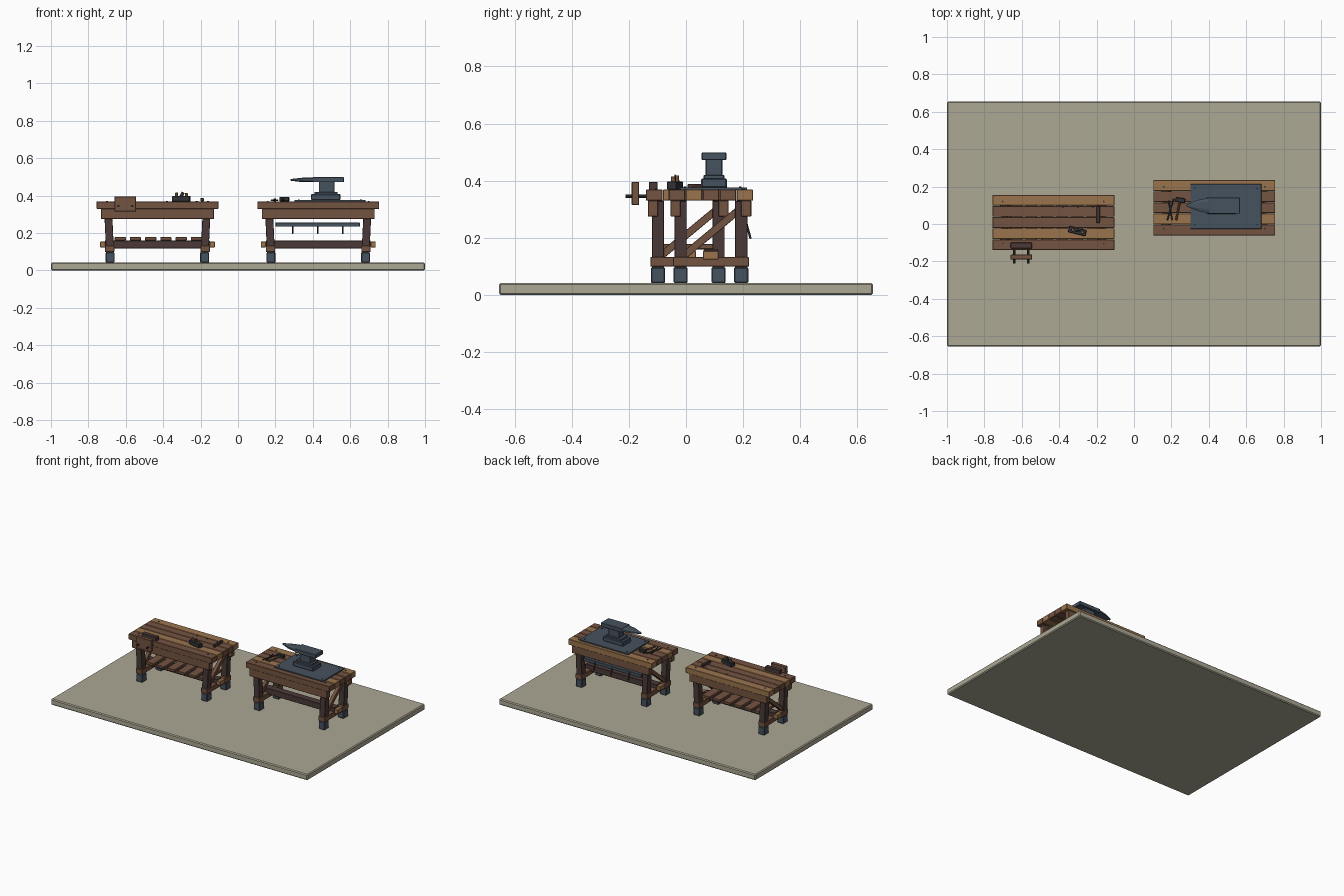
import bpy, bmesh, math
from mathutils import Vector, Matrix

if "Cube" in bpy.data.objects:
    bpy.data.objects.remove(bpy.data.objects["Cube"])


def mat(name, rgb):
    m = bpy.data.materials.new(name)
    lin = [((c / 255 + 0.055) / 1.055) ** 2.4 for c in rgb]
    m.diffuse_color = (*lin, 1)
    m.use_nodes = True
    m.node_tree.nodes["Principled BSDF"].inputs["Base Color"].default_value = m.diffuse_color
    return m


STONE = mat("stone", (172, 168, 148))
TAN = mat("light wood", (154, 116, 77))
BROWN = mat("medium wood", (116, 83, 65))
DARK = mat("dark wood", (74, 58, 55))
STEEL = mat("steel", (70, 82, 94))
IRON = mat("dark iron", (48, 50, 56))


def finish(name, bm, m, bevel=0):
    me = bpy.data.meshes.new(name)
    bmesh.ops.recalc_face_normals(bm, faces=bm.faces)
    bm.to_mesh(me)
    bm.free()
    me.materials.append(m)
    ob = bpy.data.objects.new(name, me)
    bpy.context.collection.objects.link(ob)
    if bevel:
        b = ob.modifiers.new("bevel", 'BEVEL')
        b.width, b.segments = bevel, 1
    return ob


def box(name, x, y, z, m, bevel=0.002, rot=0):
    """Box from (min, max) ranges, optionally turned about z."""
    bm = bmesh.new()
    bmesh.ops.create_cube(bm, size=1)
    for v in bm.verts:
        v.co = Vector([v.co[i] * (r[1] - r[0]) for i, r in enumerate((x, y, z))])
    ob = finish(name, bm, m, bevel)
    ob.location = [sum(r) / 2 for r in (x, y, z)]
    ob.rotation_euler.z = rot
    return ob


def beam(name, a, b, w, d, m, bevel=0.0015):
    """Rectangular bar between two points."""
    a, b = Vector(a), Vector(b)
    bm = bmesh.new()
    bmesh.ops.create_cube(bm, size=1)
    axis = (b - a).normalized()
    side = Vector((1, 0, 0)) if abs(axis.x) < 0.8 else Vector((0, 1, 0))
    up = axis.cross(side).normalized()
    side = up.cross(axis)
    for v in bm.verts:
        c = v.co.copy()
        v.co = (a + b) / 2 + side * c.x * w + up * c.y * d + axis * c.z * (b - a).length
    return finish(name, bm, m, bevel)


def rod(name, a, b, r1, r2, m, sides=8):
    a, b = Vector(a), Vector(b)
    bm = bmesh.new()
    q = Vector((0, 0, 1)).rotation_difference(b - a).to_matrix().to_4x4()
    bmesh.ops.create_cone(bm, cap_ends=True, segments=sides, radius1=r1, radius2=r2,
                          depth=(b - a).length, matrix=Matrix.Translation((a + b) / 2) @ q)
    return finish(name, bm, m)


def stud(name, x, y, z, r=0.005):
    rod(name, (x, y, z - 0.003), (x, y, z + 0.003), r, r, IRON)


def bench(tag, cx, cy):
    # Five top planks with studs at the corners
    for i, m in enumerate((BROWN, TAN, BROWN, BROWN, TAN)):
        y = cy + (i - 2) * 0.0595
        box(tag + "_top_plank", (cx - 0.326, cx + 0.326), (y - 0.0285, y + 0.0285), (0.33, 0.369), m)
    for sy in (-1, 1):
        # Long aprons
        y = cy + sy * 0.1235
        box(tag + "_apron", (cx - 0.302, cx + 0.302), (y - 0.018, y + 0.018), (0.275, 0.331), BROWN)
        for sx in (-1, 1):
            stud(tag + "_stud", cx + sx * 0.27, cy + sy * 0.112, 0.369)
            # Leaning legs with metal shoes
            ly = cy + sy * 0.106
            beam(tag + "_leg", (cx + sx * 0.252, ly, 0.08), (cx + sx * 0.264, ly, 0.33), 0.042, 0.043, DARK)
            fx = cx + sx * 0.253
            box(tag + "_foot", (fx - 0.024, fx + 0.024), (ly - 0.025, ly + 0.025), (0.042, 0.097), STEEL, 0.004)
    for sx in (-1, 1):
        # End rails, diagonal braces and tenon ends
        x = cx + sx * 0.255
        box(tag + "_end_rail", (x - 0.025, x + 0.025), (cy - 0.133, cy + 0.133), (0.099, 0.133), BROWN)
        beam(tag + "_brace", (x, cy - 0.092, 0.14), (x, cy + 0.095, 0.295), 0.024, 0.026, BROWN)
        x = cx + sx * 0.293
        box(tag + "_tenon", (x - 0.014, x + 0.014), (cy - 0.027, cy + 0.027), (0.124, 0.154), TAN)
    box(tag + "_stretcher", (cx - 0.28, cx + 0.28), (cy - 0.025, cy + 0.025), (0.118, 0.16), DARK)


# Ground slab
box("floor_slab", (-1, 1), (-0.655, 0.655), (0, 0.042), STONE, 0.006)
bench("carpentry_bench", -0.431, 0.008)
bench("forge_bench", 0.429, 0.087)

# Shelf slats under the carpentry bench
for i in range(6):
    x = -0.63 + i * 0.0815
    box("shelf_slat", (x - 0.03, x + 0.03), (-0.085, 0.1), (0.16, 0.178), BROWN)

# Vise with two jaws and screws
box("vise_front_jaw", (-0.66, -0.545), (-0.19, -0.164), (0.315, 0.396), BROWN)
box("vise_back_jaw", (-0.66, -0.545), (-0.13, -0.1), (0.36, 0.396), DARK)
for x in (-0.64, -0.565):
    rod("vise_screw", (x, -0.212, 0.345), (x, -0.12, 0.345), 0.006, 0.006, IRON)

# Hand plane set at an angle
a = math.radians(-14)
px, py = -0.303, -0.038
box("plane_body", (px - 0.048, px + 0.048), (py - 0.017, py + 0.017), (0.369, 0.397), IRON, rot=a)
for d, top in ((-0.026, 0.418), (0.028, 0.414)):
    x, y = px + d * math.cos(a), py + d * math.sin(a)
    rod("plane_handle", (x, y, 0.39), (x, y, top), 0.009, 0.007, TAN)
beam("plane_blade", (px - 0.004, py, 0.39), (px + 0.01, py, 0.418), 0.018, 0.006, IRON)

# Bench stop and peg holes
box("bench_stop", (-0.2, -0.183), (0.005, 0.095), (0.369, 0.388), DARK)
for x in (-0.38, -0.3, -0.22):
    stud("bench_dog", x, 0.09, 0.369, 0.006)

# Steel work plate
box("work_plate", (0.302, 0.681), (-0.026, 0.213), (0.368, 0.377), STEEL, 0.001)
for x in (0.325, 0.658):
    for y in (-0.004, 0.19):
        stud("plate_stud", x, y, 0.377)

# Anvil: stepped base, waist, face and pointed horn
ay = 0.099
box("anvil_base", (0.39, 0.548), (ay - 0.046, ay + 0.044), (0.376, 0.408), STEEL, 0.004)
box("anvil_step", (0.41, 0.532), (ay - 0.037, ay + 0.035), (0.405, 0.42), STEEL)
box("anvil_waist", (0.432, 0.515), (ay - 0.03, ay + 0.028), (0.415, 0.475), STEEL)
box("anvil_face", (0.4, 0.566), (ay - 0.044, ay + 0.042), (0.472, 0.499), STEEL)
bm = bmesh.new()
rings = []
for x, hy, z0, z1 in ((0.402, 0.042, 0.473, 0.498), (0.345, 0.03, 0.472, 0.496), (0.28, 0.005, 0.48, 0.489)):
    rings.append([bm.verts.new((x, ay + s * hy, (z0 + z1) / 2 + t * (z1 - z0) / 2))
                  for s, t in ((-1, -.5), (-.5, -1), (.5, -1), (1, -.5), (1, .5), (.5, 1), (-.5, 1), (-1, .5))])
for p, q in zip(rings, rings[1:]):
    for i in range(8):
        bm.faces.new((p[i], p[i - 1], q[i - 1], q[i]))
bm.faces.new(rings[0])
bm.faces.new(rings[-1])
finish("anvil_horn", bm, STEEL)

# Hammer
box("hammer_head", (0.222, 0.274), (0.115, 0.14), (0.37, 0.393), IRON, 0.003, rot=-0.15)
rod("hammer_handle", (0.245, 0.125, 0.38), (0.225, 0.02, 0.376), 0.006, 0.006, BROWN)

# Crossed tongs
rod("tongs_arm", (0.212, 0.135, 0.375), (0.178, 0.02, 0.375), 0.004, 0.004, IRON)
rod("tongs_arm", (0.185, 0.125, 0.376), (0.205, 0.02, 0.376), 0.004, 0.004, IRON)
rod("tongs_pivot", (0.196, 0.085, 0.37), (0.196, 0.085, 0.384), 0.007, 0.007, IRON)

# Rear tool rail with hanging hooks
box("tool_rail", (0.2, 0.652), (0.192, 0.214), (0.234, 0.256), STEEL)
for x in (0.292, 0.426, 0.56):
    beam("hanging_hook", (x, 0.21, 0.255), (x, 0.226, 0.197), 0.009, 0.008, IRON)
